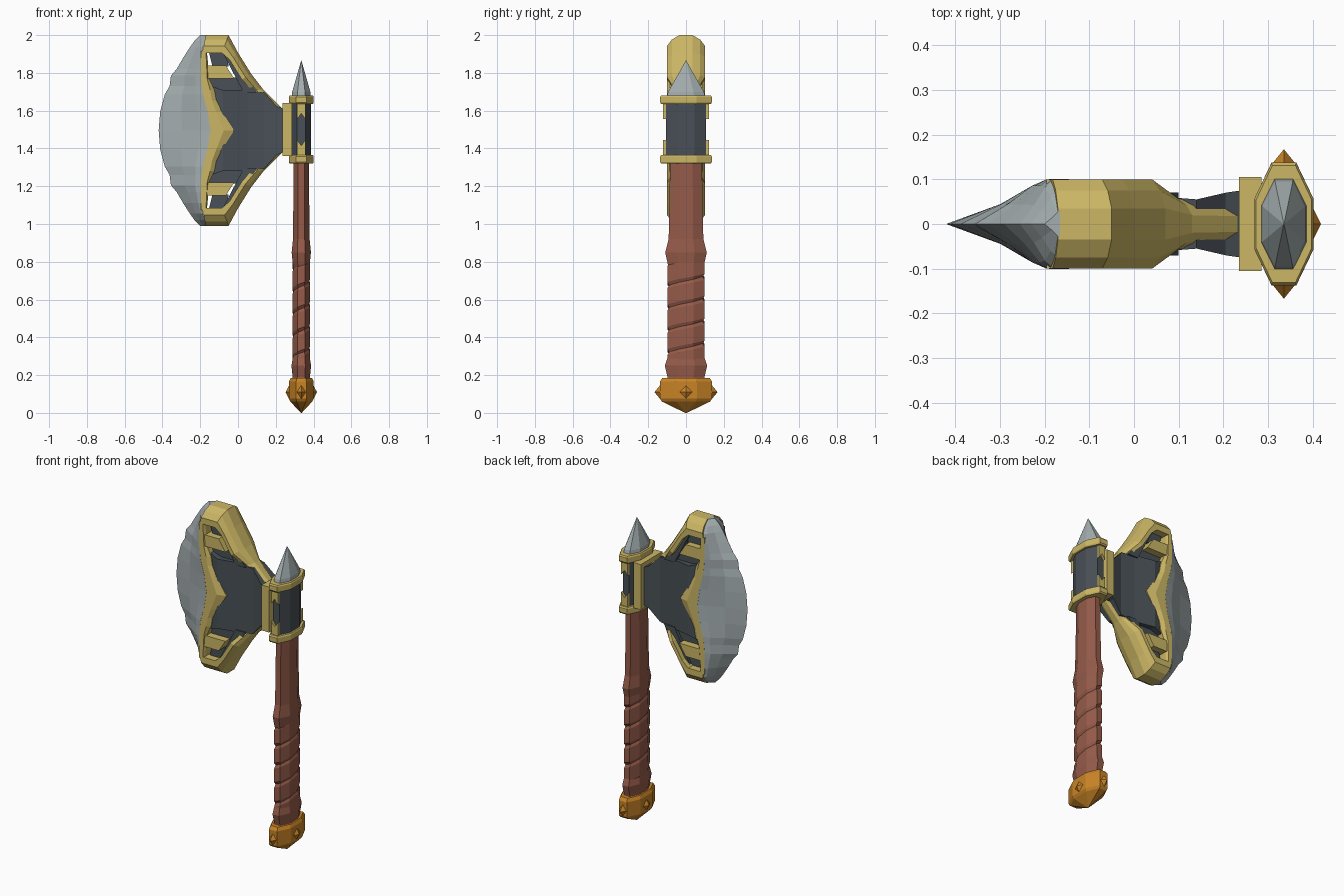
import bpy, bmesh, math

if "Cube" in bpy.data.objects:
    bpy.data.objects.remove(bpy.data.objects["Cube"])

HX = 0.335      # handle axis x
MZ = 1.495      # mirror height of the axe head


def material(name, rgb):
    m = bpy.data.materials.new(name)
    m.diffuse_color = (*rgb, 1)
    m.use_nodes = True
    m.node_tree.nodes["Principled BSDF"].inputs["Base Color"].default_value = m.diffuse_color
    return m


GOLD = material("pale gold", (0.60, 0.47, 0.13))
IRON = material("dark iron", (0.065, 0.08, 0.092))
STEEL = material("light steel", (0.37, 0.42, 0.43))
WOOD = material("red brown leather", (0.30, 0.105, 0.068))
BRASS = material("orange brass", (0.58, 0.23, 0.02))


def make(name, verts, faces, mat):
    me = bpy.data.meshes.new(name)
    me.from_pydata(verts, [], faces)
    bm = bmesh.new()
    bm.from_mesh(me)
    bmesh.ops.remove_doubles(bm, verts=bm.verts, dist=1e-5)
    bmesh.ops.recalc_face_normals(bm, faces=bm.faces)
    bm.to_mesh(me)
    bm.free()
    me.materials.append(mat)
    ob = bpy.data.objects.new(name, me)
    bpy.context.collection.objects.link(ob)
    return ob


def loft(name, rings, mat):
    """Skin closed rings of equal length and cap both ends."""
    n = len(rings[0])
    verts = [p for r in rings for p in r]
    faces = [(i * n + k, i * n + (k + 1) % n, (i + 1) * n + (k + 1) % n, (i + 1) * n + k)
             for i in range(len(rings) - 1) for k in range(n)]
    faces += [tuple(range(n)), tuple(range((len(rings) - 1) * n, len(rings) * n))]
    return make(name, verts, faces, mat)


def oct_point(k, a, b, z):
    t = math.radians(22.5 + 45 * k)
    c = math.cos(math.radians(22.5))
    return (HX + a * math.cos(t) / c, b * math.sin(t) / c, z)


def turned(name, profile, mat):
    """Flattened octagonal turning from (z, half x, half y) rows."""
    return loft(name, [[oct_point(k, a, b, z) for k in range(8)] for z, a, b in profile], mat)


def prism(name, xz, y0, y1, mat):
    return loft(name, [[(x, y, z) for x, z in xz] for y in (y0, y1)], mat)


# Handle: lower collar, core, upper shaft
turned("lower_grip_collar", [(0.17, .048, .10), (0.19, .046, .098), (0.25, .052, .112),
                             (0.305, .043, .094), (0.33, .040, .086)], WOOD)
turned("grip_core", [(0.25, .040, .086), (0.85, .040, .086)], WOOD)
turned("handle_shaft", [(0.76, .040, .088), (0.79, .045, .097), (0.85, .051, .110),
                        (0.92, .044, .092), (1.12, .042, .087), (1.34, .040, .085)], WOOD)

# Spiral grip wrap: each turn is a groove, a lower lip and an upper lip
PITCH, TURNS = 0.118, 5
rows = [(0.0, .040, .088), (0.14, .047, .099), (0.86, .046, .098)]
verts, faces = [], []
for j in range(TURNS * 3 + 1):
    f, a, b = rows[j % 3]
    for k in range(8):
        z = 0.19 + (j // 3 + f + k / 8) * PITCH
        verts.append(oct_point(k - 3, a, b, z))


def wrap_index(j, k):
    return j * 8 + k if k < 8 else (j + 3) * 8


for j in range(TURNS * 3):
    for k in range(8):
        quad = (wrap_index(j, k), wrap_index(j, k + 1), wrap_index(j + 1, k + 1), wrap_index(j + 1, k))
        if max(quad) < len(verts):
            faces.append(quad)
make("grip_wrap", verts, faces, WOOD)

# Pommel with four studs
turned("pommel", [(0.0, .002, .004), (0.06, .058, .128), (0.075, .066, .138),
                  (0.165, .066, .138), (0.185, .056, .125)], BRASS)
for i, (dx, dy) in enumerate([(1, 0), (-1, 0), (0, 1), (0, -1)]):
    w = 0.045 if dx else 0.03
    base = (HX + dx * .06, dy * .13)
    ring = [(base[0] - dy * u, base[1] + dx * u, 0.11 + v)
            for u, v in ((w, 0), (0, .045), (-w, 0), (0, -.045))]
    tip = (HX + dx * .083, dy * .167, 0.11)
    make(f"pommel_stud_{i}", ring + [tip],
         [(0, 1, 4), (1, 2, 4), (2, 3, 4), (3, 0, 4), (3, 2, 1, 0)], BRASS)

# Socket, its rings and the top spike
turned("socket", [(1.33, .052, .107), (1.67, .052, .107)], IRON)
for nm, z in (("lower", 1.32), ("upper", 1.635)):
    turned(f"{nm}_socket_ring", [(z, .062, .131), (z + .008, .066, .137),
                                 (z + .037, .066, .137), (z + .045, .062, .131)], GOLD)
turned("top_spike", [(1.67, .051, .103), (1.70, .048, .095), (1.865, .001, .001)], STEEL)

# Notched clasps on front and back of the socket
for s in (1, -1):
    for t in (1, -1):
        pts = [(HX + dx, MZ + .005 + t * dz) for dx, dz in
               ((-.022, .14), (.022, .14), (.022, .055), (0, .085), (-.022, .055))]
        prism("socket_clasp", pts, s * .10, s * .122, GOLD)

# Mounting block between socket and head
prism("mount_block", [(.235, 1.36), (.285, 1.36), (.285, 1.64), (.235, 1.64)], -.105, .105, GOLD)

# Dark body of the head: (x, half height, half thickness)
body = [(.24, .115, .075), (.205, .13, .07), (.14, .20, .055), (.05, .214, .062),
        (-.08, .214, .088), (-.18, .25, .07)]
loft("head_body", [[(x, -y, MZ - h), (x, y, MZ - h), (x, y, MZ + h), (x, -y, MZ + h)]
                   for x, h, y in body], IRON)

# Zigzag gold band: (dz, left x, right x), mirrored around MZ
band = [(0, -.15, -.02), (.10, -.165, -.085), (.16, -.18, -.115), (.215, -.19, -.125),
        (.27, -.195, -.15), (.42, -.195, -.165)]
band = [(-d, l, r) for d, l, r in band[:0:-1]] + band
loft("zigzag_band", [[(l, -.10, MZ + d), (l, .10, MZ + d), ((l + r) / 2 + .01, .10, MZ + d),
                      (r, .085, MZ + d), (r, -.085, MZ + d), ((l + r) / 2 + .01, -.10, MZ + d)]
                     for d, l, r in band], GOLD)

# Blade: (dz, rear x, edge x, rear half thickness), mirrored around MZ
blade = [(0, -.145, -.42, .101), (.10, -.16, -.412, .101), (.19, -.185, -.388, .101),
         (.235, -.19, -.362, .10), (.29, -.195, -.355, .10), (.325, -.195, -.325, .10),
         (.385, -.19, -.29, .10), (.44, -.185, -.255, .095), (.475, -.175, -.23, .07),
         (.505, -.165, -.2, .03)]
blade = [(-d, r, e, h) for d, r, e, h in blade[:0:-1]] + blade
rings = []
for d, r, e, h in blade:
    half = [(r + (e - r) * f, h * g) for f, g in ((0, 1), (.2, .86), (.55, .44))]
    rings.append([(x, y, MZ + d) for x, y in half] + [(e, 0, MZ + d)]
                 + [(x, -y, MZ + d) for x, y in reversed(half)])
loft("blade", rings, STEEL)

# Gold rim and its cross bars, with recessed dark plates, above and below
rim = [((-.17, .505), (-.19, .41), .10), ((-.05, .505), (-.085, .41), .10),
       ((.0, .412), (-.045, .375), .10), ((.07, .30), (.02, .27), .10),
       ((.13, .222), (.08, .205), .056), ((.235, .115), (.19, .08), .05)]
for nm, s in (("upper", 1), ("lower", -1)):
    rings = []
    for (ox, oz), (ix, iz), h in rim:
        mx, mz = ox + (ix - ox) * .6, oz + (iz - oz) * .6
        qx, qz = ox + (ix - ox) * .25, oz + (iz - oz) * .25
        half = [(ox, .35 * h, oz), (qx, .75 * h, qz), (mx, h, mz), (ix, h, iz)]
        rings.append([(x, y, MZ + s * z) for x, y, z in half]
                     + [(x, -y, MZ + s * z) for x, y, z in reversed(half)])
    loft(f"{nm}_rim", rings, GOLD)

    def plate(name, pts, h, mat):
        prism(f"{nm}_{name}", [(x, MZ + s * z) for x, z in pts], -h, h, mat)

    plate("cross_bar", [(-.19, .345), (-.065, .345), (-.02, .275), (-.19, .275)], .095, GOLD)
    plate("slot_plate", [(-.155, .42), (-.06, .42), (-.05, .34), (-.135, .34)], .055, IRON)
    plate("diagonal_strut", [(-.085, .42), (-.04, .42), (.10, .20), (.03, .20)], .07, IRON)
    plate("lower_web", [(-.18, .28), (.0, .28), (.03, .20), (-.18, .20)], .05, IRON)
